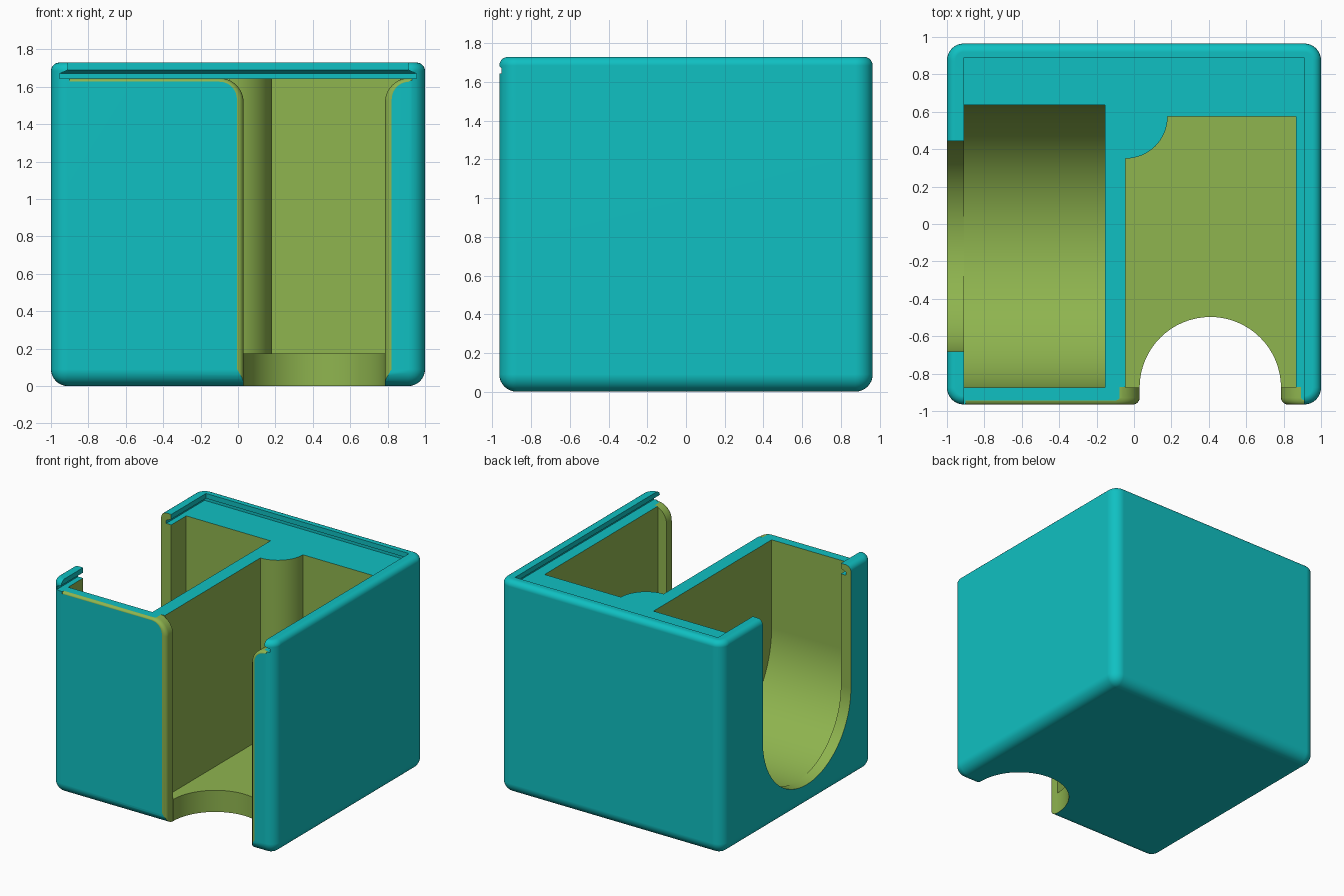
import bpy, bmesh, math
from math import sin, cos, pi, sqrt

if "Cube" in bpy.data.objects:
    bpy.data.objects.remove(bpy.data.objects["Cube"])


def material(name, rgb):
    m = bpy.data.materials.new(name)
    m.diffuse_color = (*rgb, 1)
    m.use_nodes = True
    m.node_tree.nodes["Principled BSDF"].inputs["Base Color"].default_value = m.diffuse_color
    return m


MATS = [material("teal", (0.005, 0.53, 0.54)), material("leaf_green", (0.275, 0.46, 0.078))]


def to_object(name, bm, colour):
    bmesh.ops.recalc_face_normals(bm, faces=bm.faces)
    for f in bm.faces:
        f.material_index = colour
    me = bpy.data.meshes.new(name)
    bm.to_mesh(me)
    bm.free()
    ob = bpy.data.objects.new(name, me)
    for m in MATS:
        me.materials.append(m)
    bpy.context.collection.objects.link(ob)
    return ob


def loft(name, rings, colour=1):
    """Closed solid through rings of 3D points."""
    bm = bmesh.new()
    vs = [[bm.verts.new(p) for p in r] for r in rings]
    n = len(vs[0])
    for a, b in zip(vs, vs[1:]):
        for i in range(n):
            j = (i + 1) % n
            bm.faces.new((a[i], a[j], b[j], b[i]))
    bm.faces.new(vs[0])
    bm.faces.new(vs[-1])
    return to_object(name, bm, colour)


def arc(cx, cy, r, a0, a1, n):
    return [(cx + r * cos(a0 + (a1 - a0) * i / n), cy + r * sin(a0 + (a1 - a0) * i / n))
            for i in range(n + 1)]


# Rounded outer block: large radius at the sides and bottom, small one on top
bm = bmesh.new()
bmesh.ops.create_cube(bm, size=1)
for v in bm.verts:
    v.co = (v.co.x * 2, v.co.y * 1.93, (v.co.z + 0.5) * 1.73)
edges = [e for e in bm.edges if not all(v.co.z > 1.7 for v in e.verts)]
bmesh.ops.bevel(bm, geom=edges, offset=0.09, segments=8, profile=0.5, affect='EDGES')
top = [e for e in bm.edges if all(v.co.z > 1.729 for v in e.verts)]
bmesh.ops.bevel(bm, geom=top, offset=0.045, segments=5, profile=0.5, affect='EDGES')
box = to_object("divided_box", bm, 0)

LEDGE, FLOOR = 1.645, 0.175
cutters = []

# Dovetail slot for the sliding lid, open at the front
rings = []
for z, grow in ((LEDGE, 0.045), (1.67, 0.045), (1.69, 0), (1.85, 0)):
    w, back = 0.91 + grow, 0.89 + grow
    rings.append([(-w, -1.1, z), (w, -1.1, z), (w, back, z), (-w, back, z)])
cutters.append(loft("lid_slot", rings, 0))

# Left tray with a round trough bottom
r = 0.756
trough = [(-0.875, 1.66)] + arc(-0.119, FLOOR + r, r, pi, 2 * pi, 48) + [(0.637, 1.66)]
cutters.append(loft("round_tray", [[(x, y, z) for y, z in trough] for x in (-0.91, -0.155)]))

# U-shaped opening in the left wall
r = 0.564
u = [(-0.119 - r, 1.9)] + arc(-0.119, FLOOR + 0.002 + r, r, pi, 2 * pi, 48) + [(-0.119 + r, 1.9)]
cutters.append(loft("side_opening", [[(x, y, z) for y, z in u] for x in (-1.1, -0.9)]))

# Right tray with a quarter-round column in its back corner
plan = [(-0.045, -0.875), (0.865, -0.875), (0.865, 0.575)]
plan += arc(-0.045, 0.575, 0.225, 0, -pi / 2, 16)
cutters.append(loft("deep_tray", [[(x, y, z) for x, y in plan] for z in (FLOOR, 1.66)]))

# Half-round finger cut through the floor
circle = arc(0.408, -0.875, 0.378, 0, 2 * pi, 64)[:-1]
cutters.append(loft("floor_finger_cut", [[(x, y, z) for x, y in circle] for z in (-0.1, 0.4)]))

# Front opening with flared top corners and rounded outer edges
rings = []
EDGE, FIL = 0.036, 0.13
depths = [-0.02] + [EDGE * (1 - cos(pi / 2 * i / 6)) for i in range(7)] + [0.093]
for d in depths:
    k = min(max(d, 0), EDGE)
    o = EDGE - sqrt(EDGE ** 2 - (EDGE - k) ** 2)
    zt = LEDGE + 0.002 - o * 0.55
    rad = FIL - o
    xl, xr = 0.03 - o, 0.786 + o
    sec = [(-0.9, 1.665), (-0.9, zt)]
    sec += arc(xl - rad, zt - rad, rad, pi / 2, 0, 10)
    sec += [(xl, -0.1), (xr, -0.1)]
    sec += arc(xr + rad, zt - rad, rad, pi, pi / 2, 10)
    sec += [(0.93, zt), (0.93, 1.665)]
    rings.append([(x, -0.965 + d, z) for x, z in sec])
cutters.append(loft("front_opening", rings))

# Carve everything out of the block
bpy.context.view_layer.objects.active = box
box.select_set(True)
for c in cutters:
    m = box.modifiers.new(c.name, 'BOOLEAN')
    m.operation = 'DIFFERENCE'
    m.solver = 'EXACT'
    m.object = c
    bpy.ops.object.modifier_apply(modifier=m.name)
for c in cutters:
    bpy.data.objects.remove(c)

# Smooth rounds, crisp edges
bpy.ops.object.shade_smooth_by_angle(angle=math.radians(30))
wn = box.modifiers.new("even_normals", 'WEIGHTED_NORMAL')
wn.keep_sharp = True
